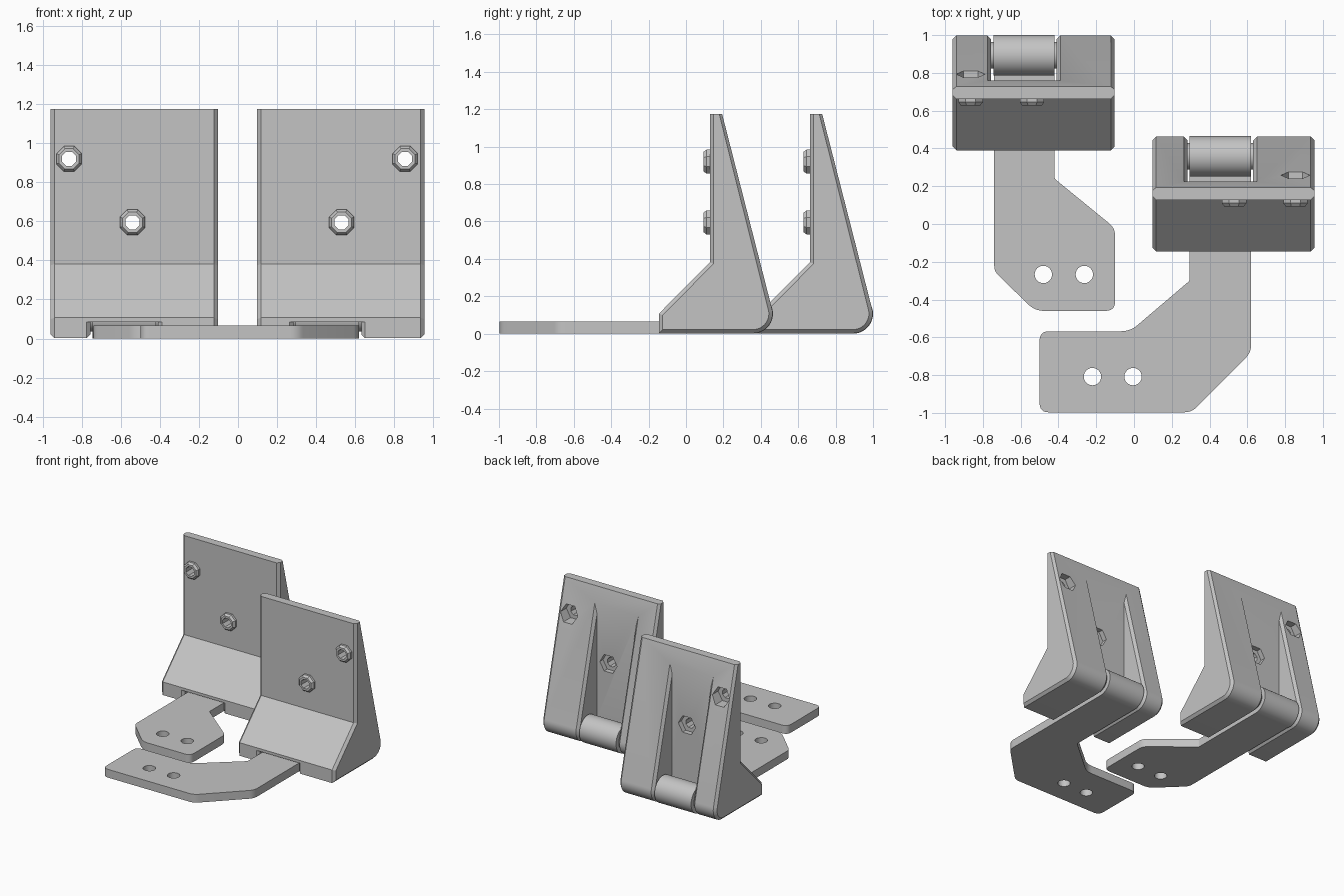
import bpy, bmesh, math
from mathutils import Vector

if "Cube" in bpy.data.objects:
    bpy.data.objects.remove(bpy.data.objects["Cube"])

grey = bpy.data.materials.new("plain_grey")
grey.diffuse_color = (0.55, 0.55, 0.55, 1)
grey.use_nodes = True
grey.node_tree.nodes["Principled BSDF"].inputs["Base Color"].default_value = grey.diffuse_color


def loft(name, rings, closed=False):
    """Skin a list of equal-length vertex rings; capped, or closed on itself."""
    bm = bmesh.new()
    vs = [[bm.verts.new(p) for p in r] for r in rings]
    n, m = len(rings[0]), len(rings)
    for i in range(m if closed else m - 1):
        a, b = vs[i], vs[(i + 1) % m]
        for j in range(n):
            k = (j + 1) % n
            bm.faces.new((a[j], a[k], b[k], b[j]))
    if not closed:
        bm.faces.new(vs[0])
        bm.faces.new(vs[-1])
    bmesh.ops.recalc_face_normals(bm, faces=bm.faces)
    me = bpy.data.meshes.new(name)
    bm.to_mesh(me)
    bm.free()
    me.materials.append(grey)
    ob = bpy.data.objects.new(name, me)
    bpy.context.collection.objects.link(ob)
    return ob


def circle(n, r, turn=0.0):
    return [(r * math.cos(turn + math.tau * i / n),
             r * math.sin(turn + math.tau * i / n)) for i in range(n)]


def along_x(x, pts, dy=0, dz=0):
    return [(x, a + dy, b + dz) for a, b in pts]


def along_y(y, pts, cx, cz):
    return [(cx + a, y, cz + b) for a, b in pts]


def along_z(z, pts, cx=0, cy=0):
    return [(cx + a, cy + b, z) for a, b in pts]


def cut(ob, cutter):
    mod = ob.modifiers.new("cut", 'BOOLEAN')
    mod.operation, mod.solver, mod.object = 'DIFFERENCE', 'EXACT', cutter
    bpy.context.view_layer.objects.active = ob
    bpy.ops.object.modifier_apply(modifier=mod.name)
    bpy.data.objects.remove(cutter)


def smooth(ob):
    bpy.ops.object.select_all(action='DESELECT')
    ob.select_set(True)
    bpy.context.view_layer.objects.active = ob
    bpy.ops.object.shade_smooth_by_angle(angle=math.radians(25))


def inset(pts, d):
    """Offset a counter-clockwise outline inwards."""
    out, n = [], len(pts)
    for i in range(n):
        p, q, r = (Vector(pts[(i + k) % n]) for k in (-1, 0, 1))
        e, f = (q - p).normalized(), (r - q).normalized()
        a, b = Vector((-e.y, e.x)), Vector((-f.y, f.x))
        out.append(tuple(q + (a + b) * d / (1 + a.dot(b))))
    return out


def rounded(pts):
    """Round each corner (x, y, trim) with a small curve."""
    out, n = [], len(pts)
    for i in range(n):
        p, q, r = (Vector(pts[(i + k) % n][:2]) for k in (-1, 0, 1))
        t = pts[i][2]
        if t == 0:
            out.append(tuple(q))
            continue
        a, b = q + (p - q).normalized() * t, q + (r - q).normalized() * t
        for k in range(7):
            u = k / 6
            out.append(tuple(a * (1 - u) ** 2 + q * 2 * u * (1 - u) + b * u * u))
    return out


# side outline of the bracket in (y, z), with a rounded heel
CY, CZ, R, TOP, C = 0.358, 0.107, 0.105, 1.175, 0.02
arc = [math.radians(-90 + 104.4 * i / 14) for i in range(15)]
side = ([(-0.145, CZ - R)] + [(CY + R * math.cos(a), CZ + R * math.sin(a)) for a in arc]
        + [(0.193, TOP), (0.127, TOP), (0.127, 0.382), (-0.145, 0.107)])
small = inset(side, C)
small_top = [(y, TOP if z > 1.1 else z) for y, z in small]
slot = [(-0.5, -0.2), (0.8, -0.2), (0.8, 1.5), (0.225, 1.5), (0.225, 0.085), (-0.5, 0.085)]


def assembly(tag, dy, x0, x1, s0, s1, bolts, arm, holes):
    # wedge bracket with chamfered ends
    body = loft(tag + "_bracket", [along_x(x0, small_top, dy), along_x(x0 + C, side, dy),
                                   along_x(x1 - C, side, dy), along_x(x1, small_top, dy)])
    # rear pocket and arm slot, with chamfered cheek edges
    cut(body, loft("slot_cutter", [along_x(s0 - C, slot, dy), along_x(s1 + C, slot, dy)]))
    for s, sign, part in ((s0, -1, "left"), (s1, 1, "right")):
        loft(f"{tag}_{part}_cheek_edge", [along_x(s + sign * C, side, dy), along_x(s, small, dy)])
    # bolt holes, hex recesses at the back and octagonal collars at the front
    for i, (bx, bz) in enumerate(bolts):
        cut(body, loft("hole_cutter", [along_y(y + dy, circle(8, 0.039, math.pi / 8), bx, bz)
                                       for y in (0.0, 0.5)]))
        cut(body, loft("recess_cutter", [along_y(y + dy, circle(6, 0.076), bx, bz)
                                         for y in (0.185, 0.6)]))
        shape = ((0.07, 0.132), (0.07, 0.11), (0.056, 0.093), (0.039, 0.093), (0.039, 0.132))
        loft(f"{tag}_collar_{i + 1}", [along_y(y + dy, circle(8, r, math.pi / 8), bx, bz)
                                       for r, y in shape], closed=True)
    smooth(body)
    # flat arm with mounting holes
    outline = rounded(arm)
    plate = loft(tag + "_arm", [along_z(z, outline) for z in (0, 0.066)])
    for hx, hy in holes:
        cut(plate, loft("hole_cutter", [along_z(z, circle(24, 0.046), hx, hy)
                                        for z in (-0.1, 0.2)]))
    smooth(plate)
    # hinge barrel and its pin
    for part, r, a, b in (("barrel", 0.107, s0 + 0.011, s1 - 0.011),
                          ("pin", 0.07, s0 - 0.04, s1 + 0.04)):
        smooth(loft(f"{tag}_hinge_{part}",
                    [along_x(x, circle(40, r), CY + dy, CZ) for x in (a, b)]))


assembly("right", 0, 0.097, 0.955, 0.284, 0.631, [(0.53, 0.595), (0.855, 0.92)],
         [(0.295, CY, 0), (0.295, -0.3, 0.01), (-0.02, -0.568, 0.05), (-0.5, -0.568, 0.05),
          (-0.5, -0.997, 0.05), (0.305, -0.997, 0.04), (0.62, -0.68, 0.04), (0.62, CY, 0)],
         [(-0.22, -0.808), (-0.005, -0.808)])
assembly("left", 0.535, -0.96, -0.103, -0.756, -0.41, [(-0.54, 0.595), (-0.865, 0.92)],
         [(-0.745 + 0.005, CY + 0.535, 0), (-0.74, -0.25, 0.03), (-0.525, -0.46, 0.05),
          (-0.1, -0.46, 0.05), (-0.1, -0.022, 0.04), (-0.421, 0.24, 0.01),
          (-0.421, CY + 0.535, 0)],
         [(-0.48, -0.267), (-0.263, -0.267)])
